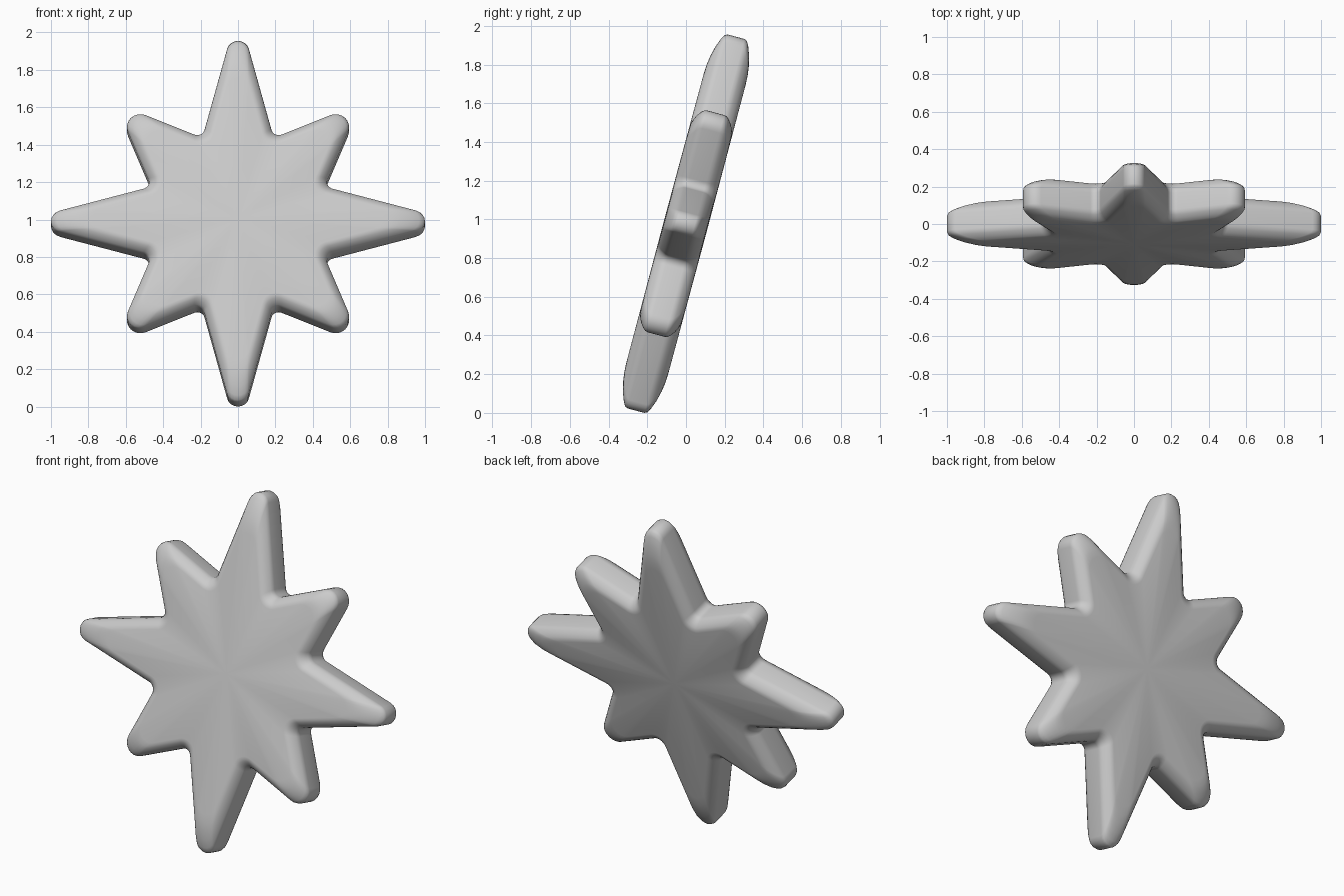
import bpy, bmesh, math
from mathutils import Vector, Matrix

if "Cube" in bpy.data.objects:
    bpy.data.objects.remove(bpy.data.objects["Cube"])

TILT = math.radians(15)
SEG = 8  # steps per rounded corner


# Sharp eight-pointed star: four long tips, four short tips, notches between
def star_corners():
    pts = []
    for i in range(16):
        a = math.pi / 8 * i
        if i % 2:
            rad, fillet, sign = 0.50, 0.04, -1
        elif i % 4 == 0:
            rad, fillet, sign = 1.17, 0.06, 1
        else:
            rad, fillet, sign = 0.923, 0.07, 1
        pts.append((Vector((math.cos(a), math.sin(a))) * rad, fillet, sign))
    return pts


# Outline moved inward by an inset, with every corner rounded
def outline(inset):
    base = star_corners()
    n = len(base)
    result = []
    for i, (p, r, sign) in enumerate(base):
        e1 = (base[i - 1][0] - p).normalized()
        e2 = (base[(i + 1) % n][0] - p).normalized()
        b = (e1 + e2).normalized()
        half = math.acos(max(-1, min(1, e1.dot(e2)))) / 2
        q = p + b * sign * inset / math.sin(half)
        if sign < 0:
            r += inset * 0.6
        c = q + b * r / math.sin(half)
        # sweep the arc that faces the corner, from one tangent to the other
        mid = math.atan2(-b.y, -b.x)
        span = math.pi / 2 - half
        turn = sign
        for k in range(SEG + 1):
            a = mid + turn * span * (2 * k / SEG - 1)
            result.append(c + Vector((math.cos(a), math.sin(a))) * r)
    return result


# Rim profile from front to back: (inset, depth)
half_rim = [(0.058, 0.112), (0.045, 0.109), (0.034, 0.103), (0.020, 0.090),
            (0.008, 0.073), (0.002, 0.060), (0.0, 0.045)]
rim = [(d, -h) for d, h in half_rim] + [(d, h) for d, h in reversed(half_rim)]

bm = bmesh.new()
rings = [[bm.verts.new((p.x, y, p.y)) for p in outline(d)] for d, y in rim]
count = len(rings[0])
for ra, rb in zip(rings, rings[1:]):
    for i in range(count):
        j = (i + 1) % count
        bm.faces.new((ra[i], ra[j], rb[j], rb[i]))

# Front and back faces fan to a very slightly raised centre
for ring, y in ((rings[0], -0.114), (rings[-1], 0.114)):
    centre = bm.verts.new((0, y, 0))
    for i in range(count):
        bm.faces.new((ring[i], ring[(i + 1) % count], centre))
bmesh.ops.recalc_face_normals(bm, faces=bm.faces)

# Lean the star back and stand it on the ground
bm.transform(Matrix.Rotation(-TILT, 4, 'X'))
low = min(v.co.z for v in bm.verts)
bm.transform(Matrix.Translation((0, 0, -low)))

mesh = bpy.data.meshes.new("star")
bm.to_mesh(mesh)
bm.free()
mesh.polygons.foreach_set("use_smooth", [True] * len(mesh.polygons))
star = bpy.data.objects.new("star", mesh)
bpy.context.collection.objects.link(star)
